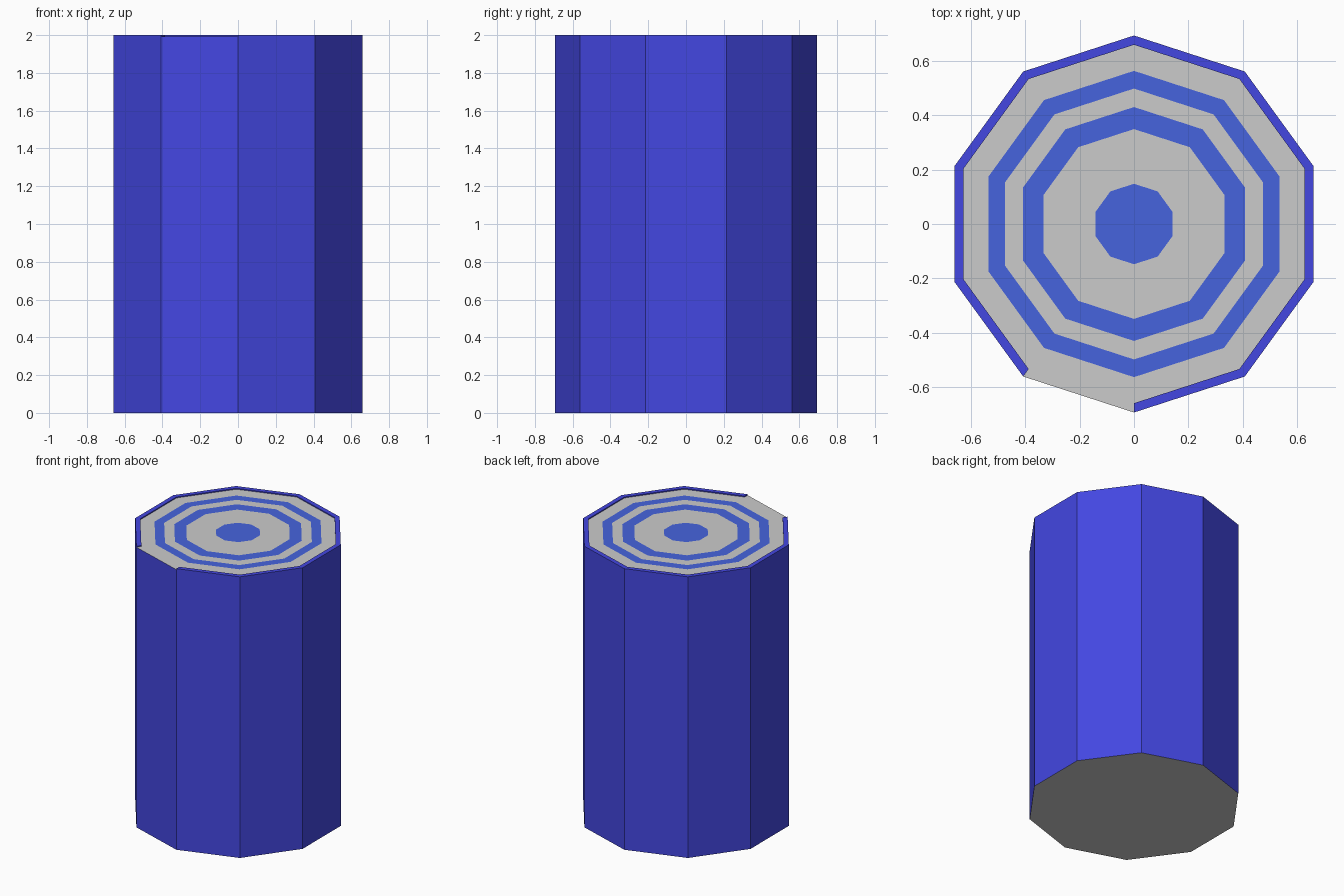
import bpy, bmesh
from math import sin, cos, radians

if "Cube" in bpy.data.objects:
    bpy.data.objects.remove(bpy.data.objects["Cube"])

SIDES = 10
R_OUT, R_IN = 0.693, 0.659
TOP, FLOOR = 2.0, 1.993
GAP = 4  # the side where the rim is missing


def material(name, rgb):
    m = bpy.data.materials.new(name)
    m.diffuse_color = (*rgb, 1)
    m.use_nodes = True
    m.node_tree.nodes["Principled BSDF"].inputs["Base Color"].default_value = m.diffuse_color
    return m


grey = material("plain_grey", (0.8, 0.8, 0.8))
blue = material("wall_blue", (0.057, 0.063, 0.757))
stripe = material("stripe_blue", (0.061, 0.127, 0.73))


def loop(bm, r, z):
    angles = [radians(90 + 360 / SIDES * k) for k in range(SIDES)]
    return [bm.verts.new((r * cos(a), r * sin(a), z)) for a in angles]


def face(bm, verts, mat):
    bm.faces.new(verts).material_index = mat


def finish(bm, name):
    me = bpy.data.meshes.new(name)
    bm.to_mesh(me)
    bm.free()
    for m in (grey, blue, stripe):
        me.materials.append(m)
    ob = bpy.data.objects.new(name, me)
    bpy.context.collection.objects.link(ob)


# Drum body: base, outer walls and raised rim with one open side
bm = bmesh.new()
base = loop(bm, R_OUT, 0)
outer, inner = loop(bm, R_OUT, TOP), loop(bm, R_IN, TOP)
floor_out, floor_in = loop(bm, R_OUT, FLOOR), loop(bm, R_IN, FLOOR)
face(bm, base[::-1], 0)
for k in range(SIDES):
    n = (k + 1) % SIDES
    if k == GAP:
        face(bm, (base[k], base[n], floor_out[n], floor_out[k]), 1)
        face(bm, (floor_out[k], floor_out[n], floor_in[n], floor_in[k]), 0)
        face(bm, (outer[k], inner[k], floor_in[k], floor_out[k]), 1)
        face(bm, (inner[n], outer[n], floor_out[n], floor_in[n]), 1)
    else:
        face(bm, (base[k], base[n], outer[n], outer[k]), 1)
        face(bm, (outer[k], outer[n], inner[n], inner[k]), 1)
        face(bm, (inner[k], inner[n], floor_in[n], floor_in[k]), 1)
bmesh.ops.delete(bm, geom=[v for v in bm.verts if not v.link_faces], context='VERTS')
finish(bm, "drum_body")

# Recessed top: alternating grey and blue bands around a blue centre
bm = bmesh.new()
rings = [loop(bm, r, FLOOR) for r in (R_IN, 0.563, 0.498, 0.430, 0.349, 0.148)]
for i, (a, b) in enumerate(zip(rings, rings[1:])):
    for k in range(SIDES):
        n = (k + 1) % SIDES
        face(bm, (a[k], a[n], b[n], b[k]), 2 if i % 2 else 0)
face(bm, rings[-1], 2)
finish(bm, "striped_top")
